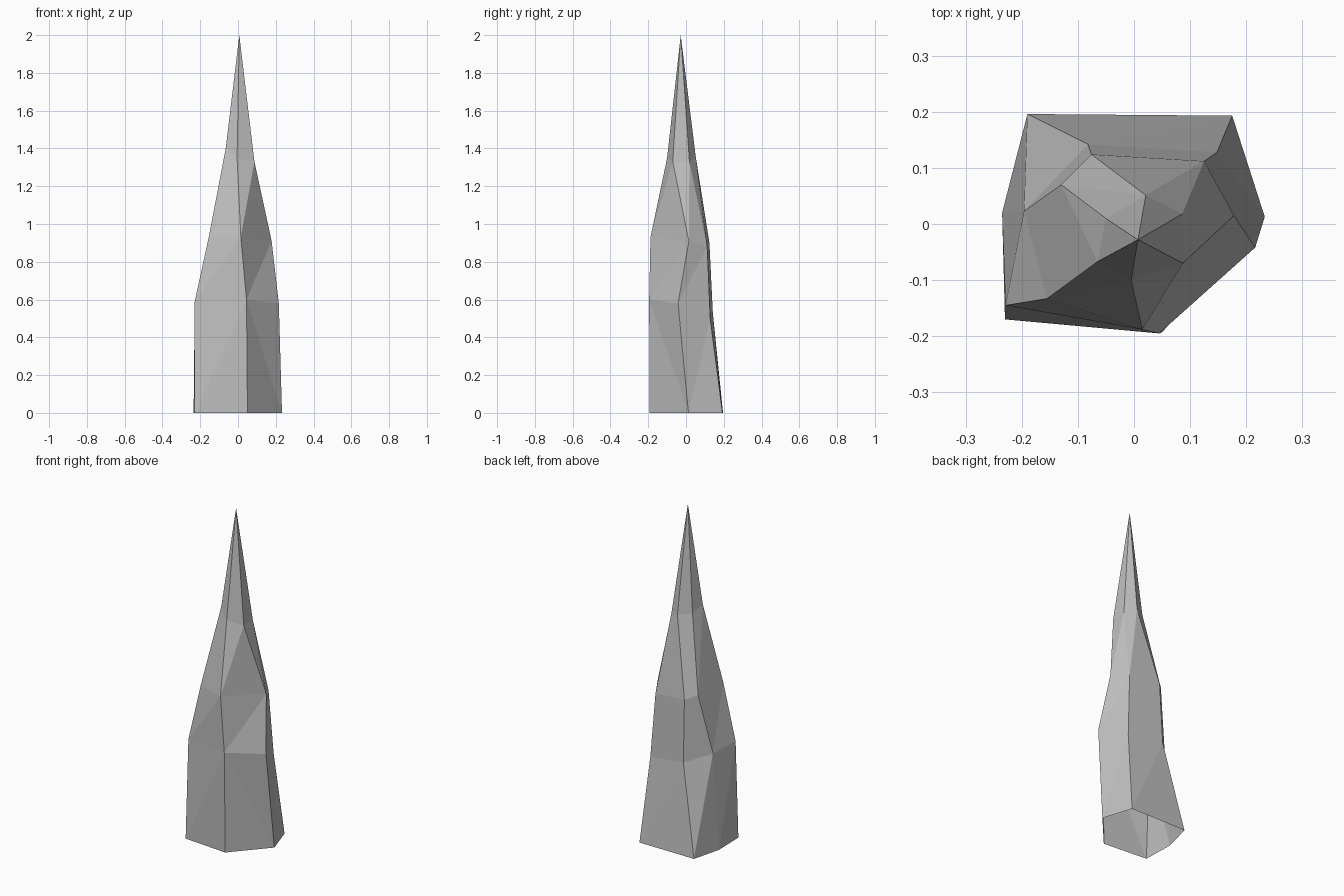
import bpy
import bmesh

default_cube = bpy.data.objects.get("Cube")
if default_cube:
    bpy.data.objects.remove(default_cube, do_unlink=True)


def make_material(name, colour):
    material = bpy.data.materials.new(name)
    material.use_nodes = True
    material.diffuse_color = colour
    material.node_tree.nodes["Principled BSDF"].inputs["Base Color"].default_value = colour
    return material


# Six ridges running up the spike, counter-clockwise from the front one
ridges = {
    "front": [(.05, -.193, 0), (.045, -.195, .6), (.015, -.188, .93), (-.005, -.1, 1.35)],
    "front_left": [(.233, .013, 0), (.216, -.042, .58), (.178, .015, .91), (.087, -.07, 1.33)],
    "back_left": [(.175, .193, 0), (.148, .128, .5), (.125, .112, .88), (.086, .018, 1.33)],
    "back_right": [(-.19, .196, 0), (-.082, .142, .53), (-.076, .124, .9), (.021, .051, 1.36)],
    "side_right": [(-.235, .02, 0), (-.196, .023, .57), (-.13, .07, .92), (-.05, .01, 1.37)],
    "front_right": [(-.23, -.17, 0), (-.229, -.145, .59), (-.155, -.133, .93), (-.065, -.067, 1.4)],
}
tip_position = (.007, -.028, 2)

# Facets whose crease runs the opposite way, as ridge name and level
flipped_creases = {("front", 0), ("back_right", 1), ("back_right", 2)}


def build_spike(name, material):
    bm = bmesh.new()
    names = list(ridges)
    columns = [[bm.verts.new(point) for point in ridges[key]] for key in names]
    tip = bm.verts.new(tip_position)
    for index, key in enumerate(names):
        here = columns[index]
        after = columns[(index + 1) % len(columns)]
        # Two triangles per level, open at the bottom
        for level in range(len(here) - 1):
            a, b = here[level], after[level]
            c, d = after[level + 1], here[level + 1]
            if (key, level) in flipped_creases:
                triangles = [(a, b, d), (b, c, d)]
            else:
                triangles = [(a, b, c), (a, c, d)]
            for triangle in triangles:
                bm.faces.new(triangle)
        # Long facet up to the point
        bm.faces.new((here[-1], after[-1], tip))
    mesh = bpy.data.meshes.new(name)
    bm.to_mesh(mesh)
    bm.free()
    mesh.materials.append(material)
    spike = bpy.data.objects.new(name, mesh)
    bpy.context.collection.objects.link(spike)
    return spike


stone = make_material("grey_stone", (.52, .52, .52, 1))
build_spike("stone_spike", stone)
